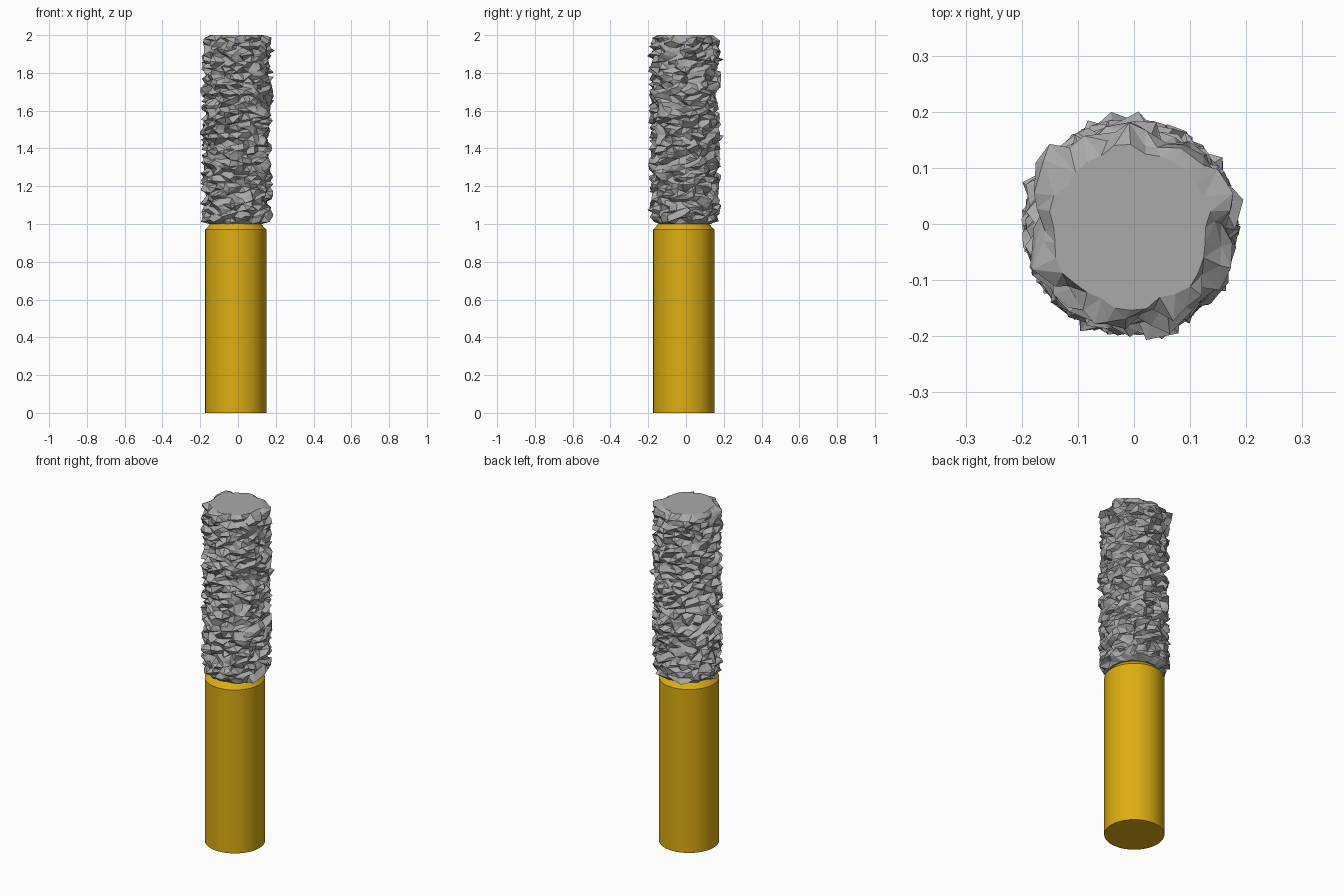
import bpy, bmesh, math, random

if "Cube" in bpy.data.objects:
    bpy.data.objects.remove(bpy.data.objects["Cube"])

random.seed(7)
CX = CY = -0.012      # axis of the tool
TAU = 2 * math.pi


def material(name, rgb):
    m = bpy.data.materials.new(name)
    m.diffuse_color = (*rgb, 1)
    m.use_nodes = True
    m.node_tree.nodes["Principled BSDF"].inputs["Base Color"].default_value = m.diffuse_color
    return m


def lathe(name, rings, mat):
    """Skin a stack of equally long vertex rings and cap both ends."""
    bm = bmesh.new()
    loops = [[bm.verts.new(p) for p in ring] for ring in rings]
    n = len(loops[0])
    for low, high in zip(loops, loops[1:]):
        for i in range(n):
            j = (i + 1) % n
            bm.faces.new((low[i], low[j], high[j], high[i]))
    sides = list(bm.faces)
    bm.faces.new(loops[0][::-1])
    bm.faces.new(loops[-1])
    if name == "rough_head":
        bmesh.ops.triangulate(bm, faces=sides)
    mesh = bpy.data.meshes.new(name)
    bm.to_mesh(mesh)
    bm.free()
    mesh.materials.append(mat)
    ob = bpy.data.objects.new(name, mesh)
    bpy.context.collection.objects.link(ob)
    return ob


def ring(radius, z, n):
    return [(CX + radius * math.cos(TAU * i / n),
             CY + radius * math.sin(TAU * i / n), z) for i in range(n)]


gold = material("golden yellow", (0.72, 0.42, 0.006))
grey = material("stone grey", (0.40, 0.40, 0.40))

# Smooth handle with a chamfered upper rim
handle = lathe("handle", [ring(r, z, 64) for r, z in
                          ((0.162, 0), (0.162, 0.97), (0.13, 1.005))], gold)
bpy.context.view_layer.objects.active = handle
handle.select_set(True)
bpy.ops.object.shade_smooth_by_angle(angle=math.radians(30))

# Jagged head: a cylinder whose vertices are scattered in and out
SEGS, ROWS = 32, 52
rings = []
for row in range(ROWS + 1):
    end = row in (0, ROWS)
    z0 = 1.0 + row / ROWS
    pts = []
    for i in range(SEGS):
        a = TAU * (i + (0 if end else random.uniform(-0.4, 0.4))) / SEGS
        r = random.uniform(0.133, 0.15) if end else random.uniform(0.146, 0.196)
        if not end and random.random() < 0.04:
            r += 0.014
        z = z0 if end else min(1.995, max(1.005, z0 + random.uniform(-0.011, 0.011)))
        pts.append((CX + 0.006 + r * math.cos(a), CY + 0.006 + r * math.sin(a), z))
    rings.append(pts)
lathe("rough_head", rings, grey)
